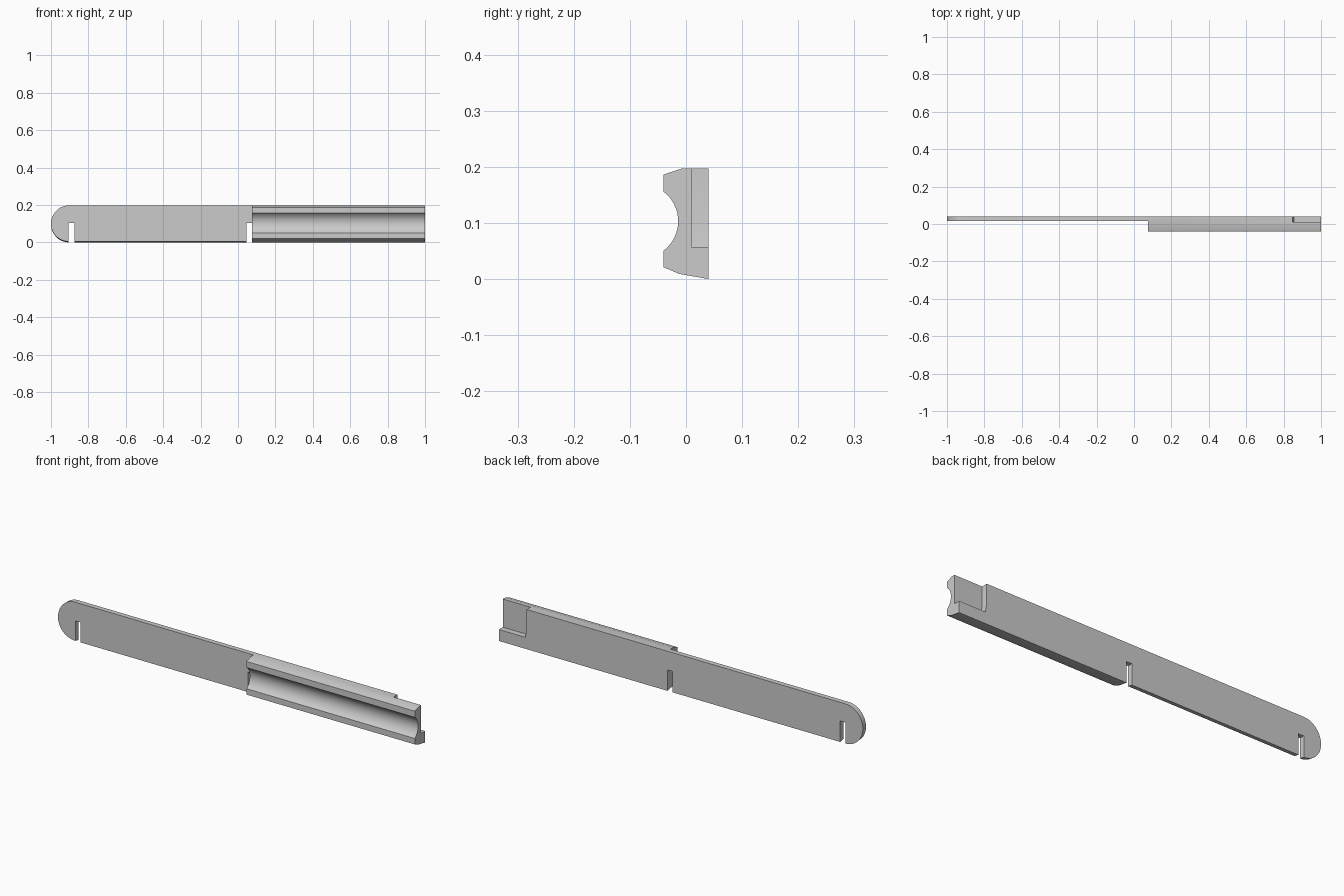
import bpy
import bmesh
from math import sin, cos, pi, atan2, hypot

cube = bpy.data.objects.get("Cube")
if cube:
    bpy.data.objects.remove(cube, do_unlink=True)

grey = bpy.data.materials.new("plain grey")
grey.use_nodes = True
colour = (0.6, 0.6, 0.6, 1)
grey.diffuse_color = colour
grey.node_tree.nodes["Principled BSDF"].inputs["Base Color"].default_value = colour

TOP, BACK = 0.197, 0.04


def loft(name, ring_a, ring_b):
    """Solid between two matching outlines."""
    bm = bmesh.new()
    a = [bm.verts.new(p) for p in ring_a]
    b = [bm.verts.new(p) for p in ring_b]
    bm.faces.new(a)
    bm.faces.new(b)
    for i in range(len(a)):
        j = (i + 1) % len(a)
        bm.faces.new((a[i], a[j], b[j], b[i]))
    bmesh.ops.recalc_face_normals(bm, faces=bm.faces)
    mesh = bpy.data.meshes.new(name)
    bm.to_mesh(mesh)
    bm.free()
    mesh.materials.append(grey)
    obj = bpy.data.objects.new(name, mesh)
    bpy.context.collection.objects.link(obj)
    return obj


def smooth(obj):
    bpy.ops.object.select_all(action="DESELECT")
    obj.select_set(True)
    bpy.context.view_layer.objects.active = obj
    bpy.ops.object.shade_smooth_by_angle(angle=pi / 6)


# Flat plate: round end, slot beside it, half-height slot against the bar
cap_x, mid, slot_top, bar_x = -0.905, TOP / 2, 0.104, 0.075
steps = 32
outline = [(cap_x - 0.095 * sin(pi * i / steps), mid + mid * cos(pi * i / steps))
           for i in range(steps + 1)]
outline += [(cap_x, slot_top), (-0.875, slot_top), (-0.875, 0), (0.045, 0),
            (0.045, slot_top), (bar_x, slot_top), (bar_x, TOP)]


def raised(z):
    """Lower edge slopes up toward the front."""
    return z + 0.005 * max(0, 1 - z / mid)


plate = loft("flat_plate",
             [(x, 0.015, raised(z)) for x, z in outline],
             [(x, BACK, z) for x, z in outline])
smooth(plate)

# Thick bar: bevelled section with a round groove along the front
cy, cz = -0.08, 0.103
half, depth = 0.0525, 0.04
radius, sweep = hypot(half, depth), atan2(half, depth)
section = [(BACK, TOP), (-0.007, TOP), (-0.04, 0.186)]
for i in range(25):
    t = sweep * (1 - i / 12)
    section.append((cy + radius * cos(t), cz + radius * sin(t)))
section += [(-0.04, 0.021), (-0.012, 0.009), (BACK, 0)]
bar = loft("grooved_bar",
           [(bar_x, y, z) for y, z in section],
           [(1, y, z) for y, z in section])

# Rebate cut into the back of the bar's free end
rebate = [(1.1, 0.057), (0.855, 0.057), (0.848, 0.1), (0.848, 0.3), (1.1, 0.3)]
cutter = loft("rebate_cutter",
              [(x, 0.01, z) for x, z in rebate],
              [(x, 0.1, z) for x, z in rebate])
cutter.hide_render = True
cut = bar.modifiers.new("rebate", "BOOLEAN")
cut.operation = "DIFFERENCE"
cut.solver = "EXACT"
cut.object = cutter
bpy.context.view_layer.objects.active = bar
bpy.ops.object.modifier_apply(modifier=cut.name)
bpy.data.objects.remove(cutter, do_unlink=True)
smooth(bar)
